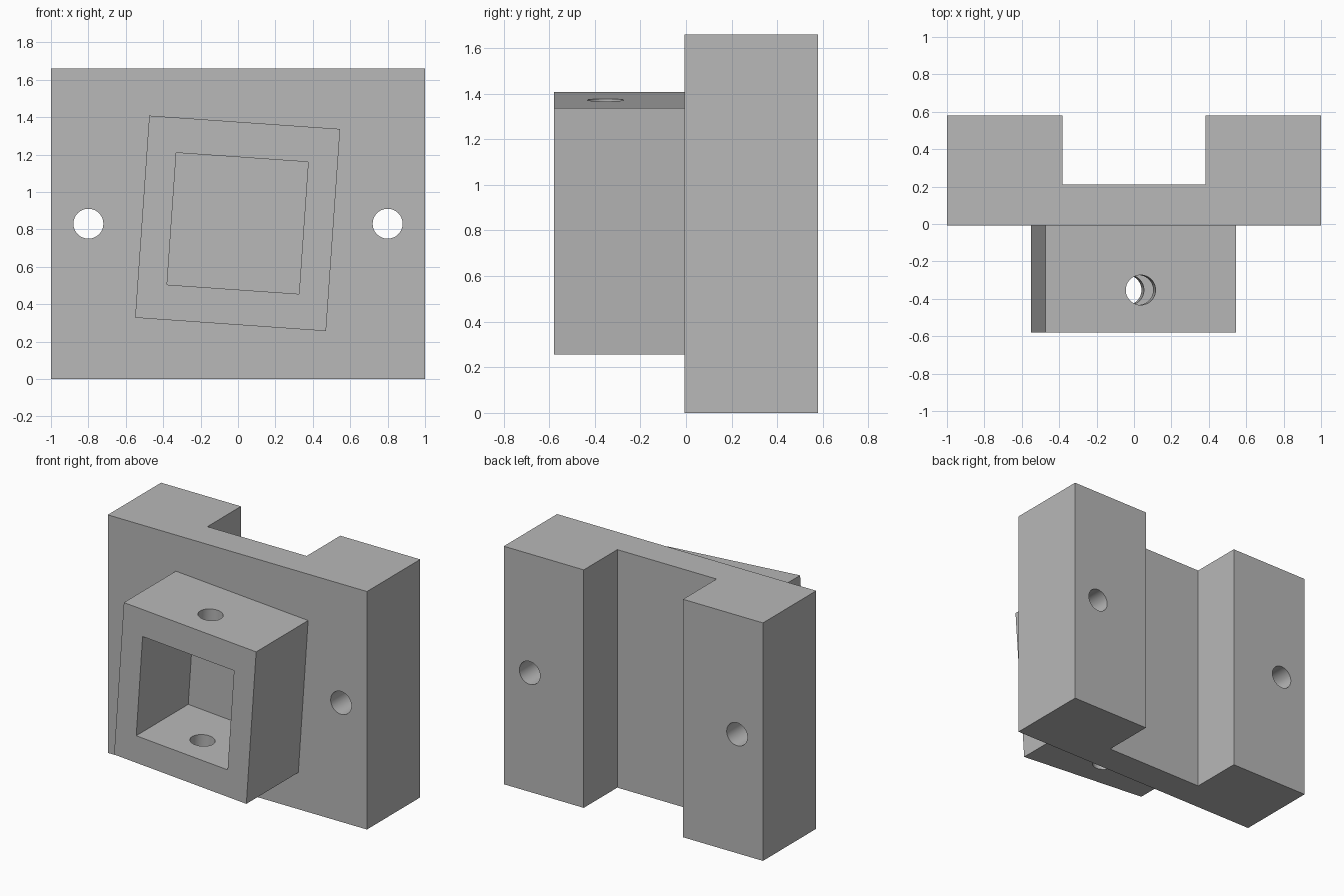
import bpy, bmesh
from math import radians
from mathutils import Matrix, Vector

cube = bpy.data.objects.get("Cube")
if cube:
    bpy.data.objects.remove(cube, do_unlink=True)

grey = bpy.data.materials.new("plain grey")
grey.use_nodes = True
colour = (0.48, 0.48, 0.48, 1)
grey.diffuse_color = colour
grey.node_tree.nodes["Principled BSDF"].inputs["Base Color"].default_value = colour

HEIGHT, DEPTH, FRONT = 1.66, 0.58, -0.007
TILT = Matrix.Translation((-0.002, 0, 0.832)) @ Matrix.Rotation(radians(4), 4, "Y")


def add_object(name, bm):
    bmesh.ops.recalc_face_normals(bm, faces=bm.faces)
    mesh = bpy.data.meshes.new(name)
    bm.to_mesh(mesh)
    bm.free()
    mesh.materials.append(grey)
    obj = bpy.data.objects.new(name, mesh)
    bpy.context.collection.objects.link(obj)
    return obj


def box(name, width, height, y0, y1):
    """Tilted box centred on the socket axis."""
    bm = bmesh.new()
    bmesh.ops.create_cube(bm, size=1)
    bmesh.ops.scale(bm, vec=(width, y1 - y0, height), verts=bm.verts)
    bmesh.ops.translate(bm, vec=(0, (y0 + y1) / 2, 0), verts=bm.verts)
    bmesh.ops.transform(bm, matrix=TILT, verts=bm.verts)
    return add_object(name, bm)


def drill(name, matrix):
    """Long round cutter, along its local z."""
    bm = bmesh.new()
    bmesh.ops.create_cone(bm, cap_ends=True, segments=48, radius1=0.08,
                          radius2=0.08, depth=2, matrix=matrix)
    return add_object(name, bm)


def combine(target, tool, operation):
    mod = target.modifiers.new(tool.name, "BOOLEAN")
    mod.operation, mod.object, mod.solver = operation, tool, "EXACT"
    bpy.context.view_layer.objects.active = target
    bpy.ops.object.modifier_apply(modifier=mod.name)
    bpy.data.objects.remove(tool, do_unlink=True)


# Mounting plate: channel profile extruded upwards
half = [(1, FRONT), (1, DEPTH), (0.383, DEPTH), (0.383, 0.21)]
profile = half + [(-x, y) for x, y in reversed(half)]
bm = bmesh.new()
face = bm.faces.new([bm.verts.new((x, y, 0)) for x, y in profile])
top = bmesh.ops.extrude_face_region(bm, geom=[face])["geom"]
bmesh.ops.translate(bm, vec=Vector((0, 0, HEIGHT)),
                    verts=[v for v in top if isinstance(v, bmesh.types.BMVert)])
bracket = add_object("mounting_bracket", bm)

# Tilted square socket on the front
combine(bracket, box("socket_block", 1.023, 1.083, -DEPTH, 0.1), "UNION")
combine(bracket, box("socket_cavity", 0.707, 0.707, -0.8, FRONT), "DIFFERENCE")

# Pin hole through the top and bottom socket walls
combine(bracket, drill("pin_hole", TILT @ Matrix.Translation((0, -0.353, 0))), "DIFFERENCE")

# Screw holes through the plate wings
for side in (-1, 1):
    place = Matrix.Translation((side * 0.8, 0.3, HEIGHT / 2)) @ Matrix.Rotation(radians(90), 4, "X")
    combine(bracket, drill("screw_hole", place), "DIFFERENCE")

# Round hole walls, crisp edges
bpy.ops.object.select_all(action="DESELECT")
bracket.select_set(True)
bpy.context.view_layer.objects.active = bracket
bpy.ops.object.shade_smooth_by_angle(angle=radians(30))
